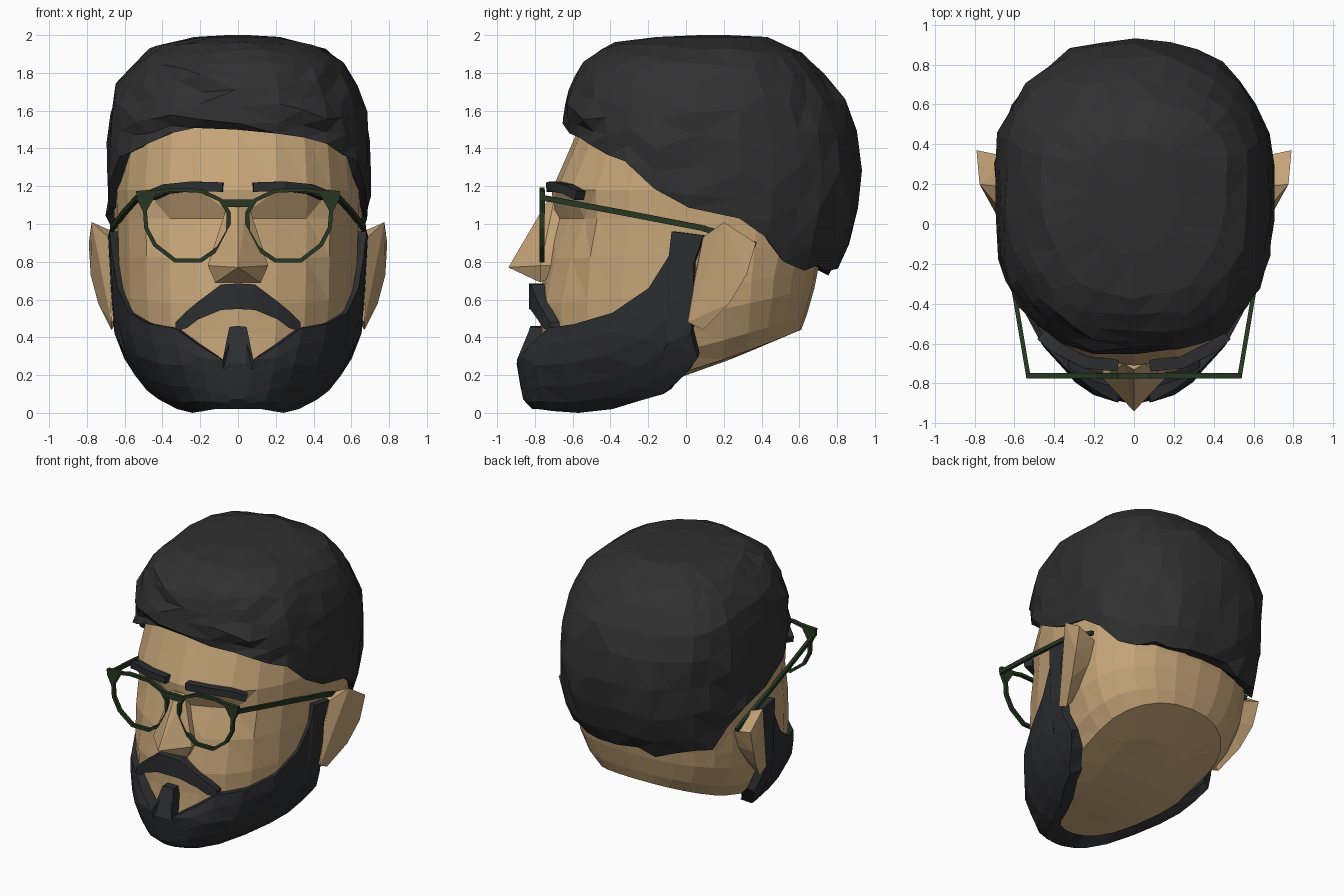
import bpy, bmesh, math, random
from mathutils import Vector

if "Cube" in bpy.data.objects:
    bpy.data.objects.remove(bpy.data.objects["Cube"])

random.seed(4)
YC = 0.2  # y of the widest point of the head


def material(name, rgb):
    m = bpy.data.materials.new(name)
    m.diffuse_color = (*rgb, 1)
    m.use_nodes = True
    m.node_tree.nodes["Principled BSDF"].inputs["Base Color"].default_value = m.diffuse_color
    return m


SKIN = material("tan_skin", (0.56, 0.375, 0.19))
HAIR = material("black_hair", (0.029, 0.029, 0.030))
BEARD = material("charcoal_beard", (0.026, 0.027, 0.030))
FRAME = material("dark_green_frame", (0.020, 0.038, 0.016))


def finish(name, bm, mat, tri=False):
    bmesh.ops.recalc_face_normals(bm, faces=bm.faces)
    if tri:
        bmesh.ops.triangulate(bm, faces=bm.faces)
    me = bpy.data.meshes.new(name)
    bm.to_mesh(me)
    bm.free()
    me.materials.append(mat)
    ob = bpy.data.objects.new(name, me)
    bpy.context.collection.objects.link(ob)
    return ob


def loft(name, rings, mat, loop=False, tri=False):
    """Skin a list of equal-length closed rings; cap the ends unless looped."""
    bm = bmesh.new()
    vs = [[bm.verts.new(p) for p in r] for r in rings]
    n = len(vs[0])
    for i in range(len(vs) if loop else len(vs) - 1):
        a, b = vs[i], vs[(i + 1) % len(vs)]
        for j in range(n):
            k = (j + 1) % n
            bm.faces.new((a[j], a[k], b[k], b[j]))
    if not loop:
        bm.faces.new(vs[0])
        bm.faces.new(vs[-1])
    return finish(name, bm, mat, tri)


def hull(name, pts, mat):
    bm = bmesh.new()
    for p in pts:
        bm.verts.new(p)
    bmesh.ops.convex_hull(bm, input=bm.verts)
    return finish(name, bm, mat)


def interp(table, t):
    """Linear lookup in rows whose first entry is the key."""
    if t <= table[0][0]:
        return table[0][1:]
    for a, b in zip(table, table[1:]):
        if t <= b[0]:
            f = (t - a[0]) / (b[0] - a[0])
            return [u + (v - u) * f for u, v in zip(a[1:], b[1:])]
    return table[-1][1:]


def oval(deg, yf, yb, w, nf=2.35, nb=2.2):
    """Point on a plan oval; 0 degrees is the front."""
    s, c = math.sin(math.radians(deg)), math.cos(math.radians(deg))
    e = 2 / (nf if c > 0 else nb)
    x = math.copysign(abs(s) ** e, s) * w
    y = YC - (YC - yf) * c ** e if c > 0 else YC + (yb - YC) * abs(c) ** e
    return x, y


def bar(name, path, w, h, mat):
    """Rectangular bar along a mostly front-to-back or sideways path."""
    pts = [Vector(p) for p in path]
    rings = []
    for i, p in enumerate(pts):
        d = pts[min(i + 1, len(pts) - 1)] - pts[max(i - 1, 0)]
        side = d.cross(Vector((0, 0, 1))).normalized() * w / 2
        up = side.cross(d).normalized() * h / 2
        rings.append([p + side + up, p - side + up, p - side - up, p + side - up])
    return loft(name, rings, mat)


# Head: tilted rings (front y, front z, back y, back z, half width)
SKULL = [(-0.50, 0.09, 0.30, 0.31, 0.25), (-0.76, 0.06, 0.61, 0.44, 0.47),
         (-0.79, 0.20, 0.64, 0.52, 0.56), (-0.77, 0.42, 0.68, 0.66, 0.63),
         (-0.77, 0.58, 0.70, 0.76, 0.645), (-0.75, 0.82, 0.76, 0.90, 0.65),
         (-0.70, 1.03, 0.80, 1.03, 0.655), (-0.71, 1.18, 0.84, 1.18, 0.66),
         (-0.57, 1.50, 0.82, 1.50, 0.63), (-0.40, 1.80, 0.65, 1.75, 0.45)]
DENT = {0.82: 0.03, 1.03: 0.06}  # eye sockets and cheeks
rings = []
for yf, zf, yb, zb, w in SKULL:
    ring = []
    for i in range(24):
        x, y = oval(i * 15, yf, yb, w)
        z = zf + (zb - zf) * max(0, (y - yf) / (yb - yf)) ** 1.5
        if i in (1, 2, 22, 23):
            y += DENT.get(zf, 0)
        ring.append((x, y, z))
    rings.append(ring)
loft("head", rings, SKIN, tri=True)

# Nose
hull("nose", [(0, -0.94, 0.77), (0, -0.73, 1.13)] +
     [(s * x, y, z) for s in (-1, 1) for x, y, z in
      ((0.16, -0.77, 0.78), (0.12, -0.77, 0.69), (0.05, -0.70, 1.12),
       (0.14, -0.60, 0.78), (0.05, -0.6, 1.1))], SKIN)

# Ears, brows and temple arms on both sides
EAR = [(0.775, 0.20, 1.01), (0.79, 0.37, 0.90), (0.78, 0.32, 0.73), (0.74, 0.23, 0.58),
       (0.67, 0.09, 0.44), (0.67, 0.01, 0.48), (0.675, 0.05, 0.72), (0.685, 0.09, 0.93)]
for s, side in ((-1, "left"), (1, "right")):
    hull(side + "_ear", [(s * x, y, z) for x, y, z in EAR] +
         [(s * 0.61, y * 0.9, 0.72 + (z - 0.72) * 0.75) for x, y, z in EAR], SKIN)
    bar(side + "_brow", [(s * x, y, z) for x, y, z in
        ((0.08, -0.71, 1.195), (0.24, -0.695, 1.20), (0.38, -0.625, 1.185), (0.46, -0.56, 1.15))],
        0.06, 0.05, BEARD)
    bar(side + "_temple_arm", [(s * x, y, z) for x, y, z in
        ((0.53, -0.765, 1.14), (0.60, -0.35, 1.063), (0.665, 0.08, 0.98), (0.675, 0.37, 0.89))],
        0.022, 0.03, FRAME)

# Hair: envelope by height (z, front y, back y, half width) and hairline by angle
HAIR_ENV = [(0.70, -0.75, 0.75, 0.64), (0.87, -0.75, 0.86, 0.68), (1.05, -0.75, 0.92, 0.69),
            (1.35, -0.66, 0.935, 0.705), (1.48, -0.60, 0.91, 0.695), (1.57, -0.67, 0.88, 0.685),
            (1.65, -0.62, 0.84, 0.665), (1.75, -0.60, 0.77, 0.63), (1.87, -0.54, 0.66, 0.56),
            (1.95, -0.40, 0.56, 0.43), (1.99, -0.15, 0.43, 0.23)]
HAIRLINE = [(0, 1.49), (12, 1.50), (24, 1.46), (36, 1.42), (48, 1.40), (60, 1.34), (72, 1.21),
            (84, 1.07), (96, 1.04), (106, 0.95), (122, 0.78), (150, 0.75), (180, 0.77)]
SEG = 30
rings = []
for t in (-1, 0, 0.1, 0.25, 0.42, 0.58, 0.72, 0.84, 0.93, 1):
    ring = []
    for i in range(SEG):
        deg = i * 360 / SEG
        low = interp(HAIRLINE, min(deg, 360 - deg))[0]
        z = low + (1.99 - low) * max(t, 0)
        x, y = oval(deg, *interp(HAIR_ENV, z), 2.35 if t > 0.9 else 2.7)
        j = 0.016 if t < 0.9 else 0.008
        if t < 0:  # lip tucked under the hairline
            x, y, z = x * 0.88, YC + (y - YC) * 0.88, z + 0.03
        elif t == 0:
            z += random.uniform(-0.025, 0.02)
        ring.append((x + random.uniform(-j, j), y + random.uniform(-j, j),
                     z + random.uniform(-j, j) * (t < 1)))
    rings.append(ring)
rings.append([(x * 0.25, 0.15 + (y - 0.15) * 0.25, 2.0) for x, y, z in rings[-1]])
loft("hair", rings, HAIR, tri=True)

# Beard: envelope by height (z, front y, half width), limits by angle (top, bottom)
BEARD_ENV = [(0.0, -0.79, 0.34), (0.06, -0.86, 0.43), (0.13, -0.875, 0.50), (0.28, -0.90, 0.60),
             (0.42, -0.83, 0.655), (0.60, -0.80, 0.67), (0.96, -0.76, 0.69)]
BEARD_EDGE = [(0, 0.46, 0.02), (2.5, 0.455, 0.02), (5.5, 0.28, 0.02), (16, 0.36, 0.02),
              (27, 0.45, 0.01), (42, 0.47, 0.0), (58, 0.53, 0.02), (70, 0.66, 0.07),
              (76, 0.83, 0.10), (80, 0.96, 0.12), (87, 0.94, 0.20)]
cols = [(-a, t, b) for a, t, b in BEARD_EDGE[:0:-1]] + BEARD_EDGE
rings = []
for deg, top, bottom in cols:
    outer, inner = [], []
    for f in (0, 0.12, 0.3, 0.55, 0.8, 1):
        z = bottom + (top - bottom) * f
        yf, w = interp(BEARD_ENV, z)
        x, y = oval(deg, yf, 0.9, w)
        if abs(deg) > 86:  # rear edge behind the jaw
            y += {0: -0.12, 0.12: -0.05, 0.3: -0.09}.get(f, -0.08 if f < 0.9 else -0.03)
        elif abs(deg) > 78:
            y -= 0.06
        outer.append((x, y, z))
        k = 0.86 if f == 0 else 0.92
        inner.append((x * k, YC + (y - YC) * k, z + 0.03 * (1 - f)))
    rings.append(outer + inner[::-1])
loft("beard", rings, BEARD, tri=True)

# Moustache: x, bottom, top
STACHE = [(0, 0.55, 0.685), (0.09, 0.545, 0.68), (0.21, 0.495, 0.59),
          (0.27, 0.45, 0.54), (0.33, 0.43, 0.48)]
rings = []
for x, lo, hi in [(-x, a, b) for x, a, b in STACHE[:0:-1]] + STACHE:
    y = -0.83 + x * x
    rings.append([(x, y, lo), (x, y, hi), (x, y + 0.11, hi), (x, y + 0.11, lo)])
loft("moustache", rings, BEARD)

# Glasses rims: inner outline of one lens, with hinge plates and bridge
LENS = [(0.485, 1.10), (0.45, 1.155), (0.35, 1.172), (0.20, 1.165), (0.10, 1.12), (0.062, 1.06),
        (0.06, 0.97), (0.11, 0.88), (0.20, 0.818), (0.33, 0.818), (0.43, 0.895), (0.475, 0.98)]
for s, side in ((-1, "left"), (1, "right")):
    rings = []
    for x, z in LENS:
        d = Vector((x - 0.27, 0, z - 1.0)).normalized() * 0.022
        a = Vector((x, 0, z))
        rings.append([(s * p.x, y, p.z) for p, y in
                      ((a, -0.775), (a + d, -0.775), (a + d, -0.748), (a, -0.748))])
    loft(side + "_rim", rings, FRAME, loop=True)
    hull(side + "_hinge", [(s * x, y, z) for y in (-0.776, -0.747) for x, z in
         ((0.42, 1.18), (0.54, 1.175), (0.535, 1.13), (0.495, 1.05), (0.46, 1.15))], FRAME)
hull("glasses_bridge", [(x, y, z) for y in (-0.776, -0.747) for x, z in
     ((-0.10, 1.13), (0.10, 1.13), (-0.07, 1.09), (0.07, 1.09))], FRAME)
